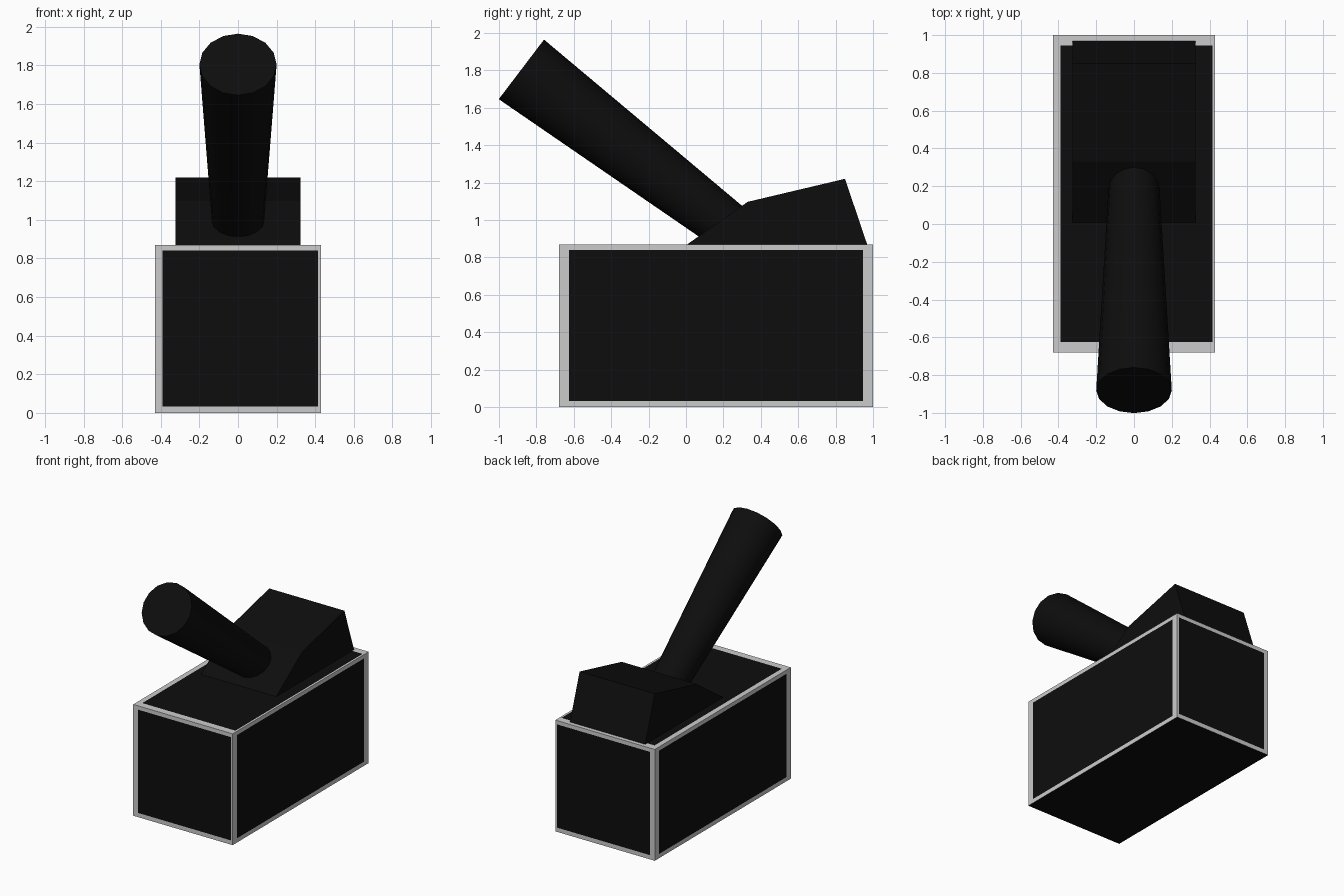
import bpy, bmesh
from mathutils import Vector

if "Cube" in bpy.data.objects:
    bpy.data.objects.remove(bpy.data.objects["Cube"])


def material(name, rgb):
    m = bpy.data.materials.new(name)
    m.diffuse_color = (*rgb, 1)
    m.use_nodes = True
    m.node_tree.nodes["Principled BSDF"].inputs["Base Color"].default_value = m.diffuse_color
    return m


black = material("black", (0.004, 0.004, 0.004))
grey = material("light grey", (0.6, 0.6, 0.6))


def finish(name, bm, mats):
    bmesh.ops.recalc_face_normals(bm, faces=bm.faces)
    mesh = bpy.data.meshes.new(name)
    bm.to_mesh(mesh)
    bm.free()
    ob = bpy.data.objects.new(name, mesh)
    bpy.context.collection.objects.link(ob)
    for m in mats:
        mesh.materials.append(m)
    return ob


# Body: box cut along the panel borders, leaving a grey frame at the edges
low, high = Vector((-0.43, -0.68, 0)), Vector((0.43, 1.0, 0.87))
panel_low, panel_high = Vector((-0.39, -0.625, 0.033)), Vector((0.415, 0.945, 0.84))
bm = bmesh.new()
bmesh.ops.create_cube(bm, size=1)
for v in bm.verts:
    v.co = Vector([high[i] if v.co[i] > 0 else low[i] for i in range(3)])
for axis in range(3):
    for corner in (panel_low, panel_high):
        normal = Vector((0, 0, 0))
        normal[axis] = 1
        bmesh.ops.bisect_plane(bm, geom=bm.verts[:] + bm.edges[:] + bm.faces[:],
                               plane_co=corner, plane_no=normal)
bm.normal_update()
for f in bm.faces:
    c = f.calc_center_median()
    inside = sum(panel_low[i] < c[i] < panel_high[i] for i in range(3))
    f.material_index = 0 if inside == 2 or f.normal.z < -0.5 else 1
finish("body_block", bm, [black, grey])

# Sloped block on top: side profile extruded across x
profile = [(0.0, 0.865), (0.33, 1.097), (0.85, 1.22), (0.97, 0.865)]
bm = bmesh.new()
face = bm.faces.new([bm.verts.new((-0.325, y, z)) for y, z in profile])
ext = bmesh.ops.extrude_face_region(bm, geom=[face], use_keep_orig=True)
bmesh.ops.translate(bm, vec=(0.65, 0, 0),
                    verts=[g for g in ext["geom"] if isinstance(g, bmesh.types.BMVert)])
finish("sloped_block", bm, [black])

# Tapered handle leaning forward
top, axis, length = Vector((0, -0.88, 1.805)), Vector((0, 0.796, -0.605)), 1.45
bpy.ops.mesh.primitive_cone_add(vertices=16, radius1=0.2, radius2=0.13, depth=length,
                                location=top + axis * length / 2,
                                rotation=axis.to_track_quat('Z', 'Y').to_euler())
handle = bpy.context.object
handle.name = "handle"
handle.data.materials.append(black)
bpy.ops.object.shade_smooth_by_angle()
